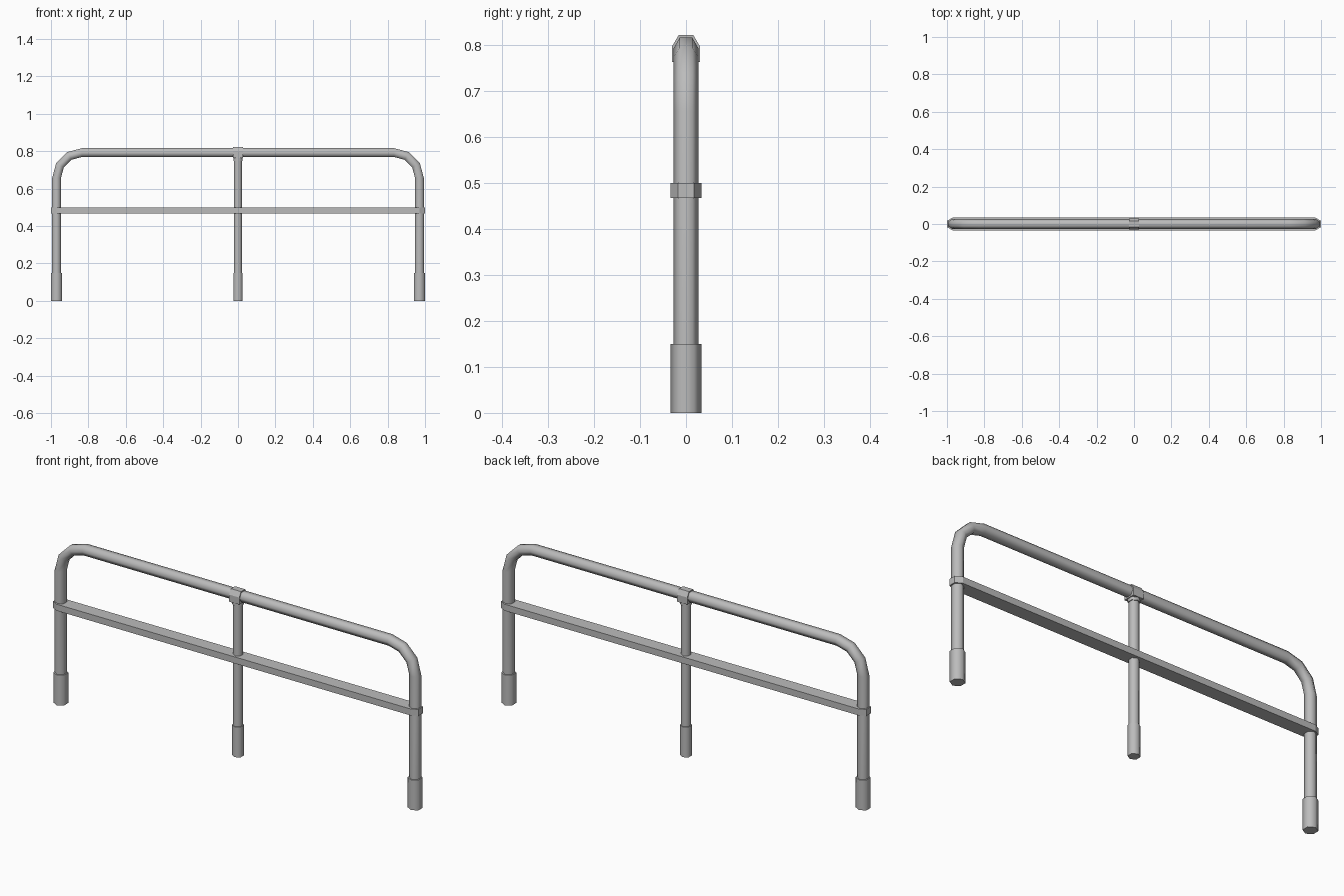
import bpy
import bmesh
from math import cos, sin, pi, radians
from mathutils import Vector

cube = bpy.data.objects.get("Cube")
if cube:
    bpy.data.objects.remove(cube, do_unlink=True)

grey = bpy.data.materials.new("galvanised grey")
grey.use_nodes = True
colour = (0.5, 0.5, 0.5, 1)
grey.diffuse_color = colour
grey.node_tree.nodes["Principled BSDF"].inputs["Base Color"].default_value = colour

LEG_X, BEND, RAIL_Z, TUBE = 0.97, 0.136, 0.793, 0.0272


def loft(name, rings, smooth=True):
    """Skin a list of equal-length vertex rings and cap both ends."""
    bm = bmesh.new()
    loops = [[bm.verts.new(p) for p in ring] for ring in rings]
    n = len(loops[0])
    for a, b in zip(loops, loops[1:]):
        for i in range(n):
            j = (i + 1) % n
            bm.faces.new((a[i], a[j], b[j], b[i]))
    bm.faces.new(loops[0][::-1])
    bm.faces.new(loops[-1])
    bmesh.ops.recalc_face_normals(bm, faces=bm.faces)
    mesh = bpy.data.meshes.new(name)
    bm.to_mesh(mesh)
    bm.free()
    mesh.materials.append(grey)
    obj = bpy.data.objects.new(name, mesh)
    bpy.context.collection.objects.link(obj)
    if smooth:
        bpy.ops.object.select_all(action='DESELECT')
        obj.select_set(True)
        bpy.context.view_layer.objects.active = obj
        bpy.ops.object.shade_smooth_by_angle(angle=radians(65))
    return obj


def hex_ring(centre, radius, across=Vector((1, 0, 0))):
    """Six-sided ring with its corners pointing along y."""
    return [Vector(centre) + across * radius * sin(k * pi / 3)
            + Vector((0, radius * cos(k * pi / 3), 0)) for k in range(6)]


def hex_post(name, x, z0, z1, radius):
    return loft(name, [hex_ring((x, 0, z), radius) for z in (z0, z1)])


# Bent tube: two legs joined by the top rail
path = [((-LEG_X, 0, 0.02), Vector((-1, 0, 0)))]
for side, steps in ((-1, (0, 1, 2, 3)), (1, (3, 2, 1, 0))):
    for k in steps:
        a = k * pi / 6
        out = Vector((side * cos(a), 0, sin(a)))
        centre = Vector((side * (LEG_X - BEND), 0, RAIL_Z - BEND))
        path.append((centre + out * BEND, out))
path.append(((LEG_X, 0, 0.02), Vector((1, 0, 0))))
loft("bent_frame", [hex_ring(p, TUBE, out) for p, out in path])

# Ground sleeves on the outer legs
for side, x in (("right", -LEG_X), ("left", LEG_X)):
    hex_post(side + "_ground_sleeve", x, 0, 0.15, 0.0338)

# Middle post with its sleeve and top collar
hex_post("middle_post", 0, 0.02, 0.785, 0.0235)
hex_post("middle_ground_sleeve", 0, 0, 0.15, 0.0275)
hex_post("middle_post_collar", 0, 0.748, 0.775, 0.0275)

# Middle bar: a hexagon stretched around both legs
half = [(LEG_X, 0.0338), (1.0, 0.0169), (1.0, -0.0169), (LEG_X, -0.0338)]
outline = half + [(-x, -y) for x, y in half]
loft("middle_bar", [[Vector((x, y, z)) for x, y in outline]
                    for z in (0.468, 0.5)], smooth=False)

# Saddle clamp over the rail
saddle = [(0.03, 0.763), (0.03, 0.798), (0.016, 0.822)]
saddle += [(-y, z) for y, z in reversed(saddle)]
loft("saddle_clamp", [[Vector((x, y, z)) for y, z in saddle]
                      for x in (-0.028, 0.028)], smooth=False)
